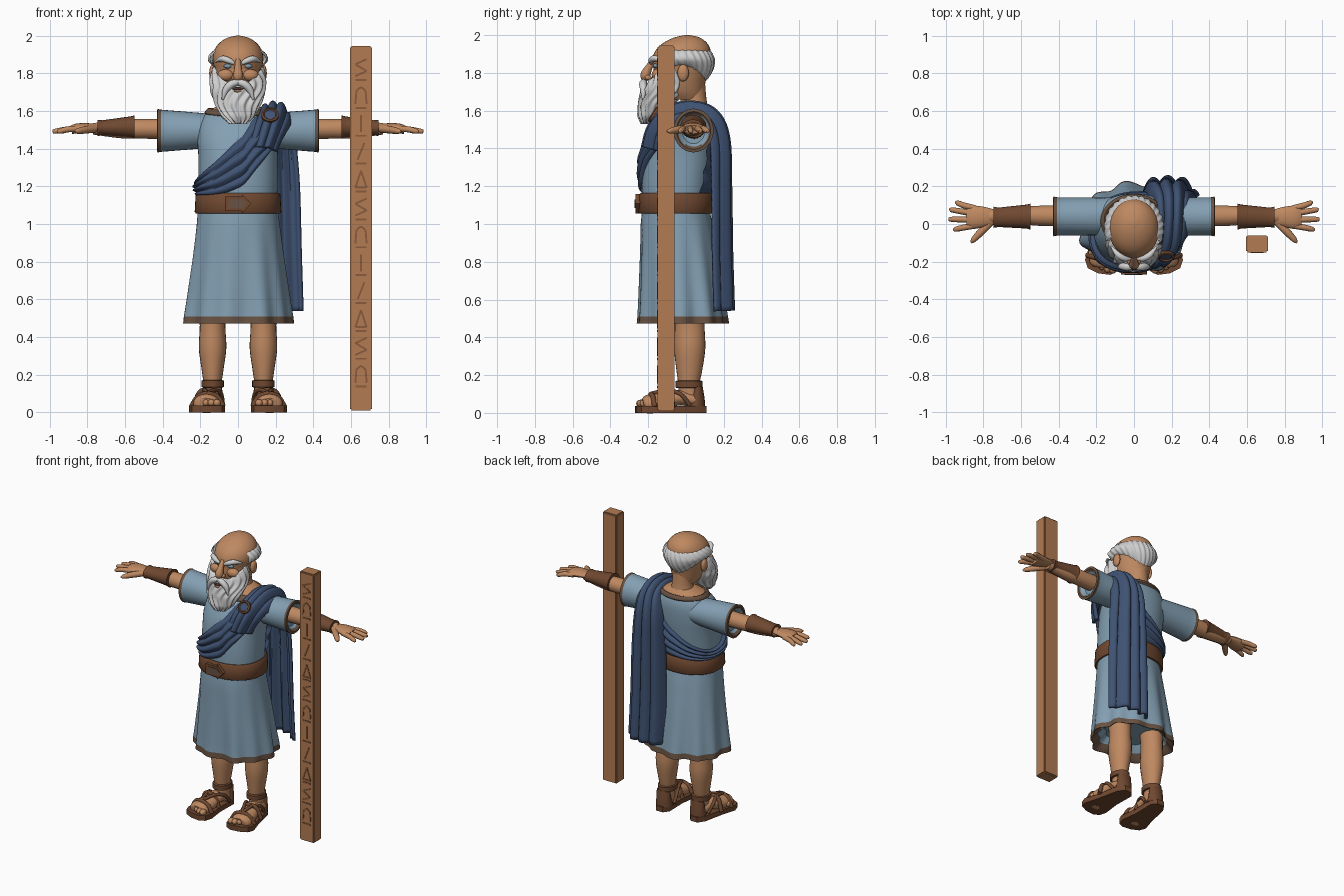
import bpy, bmesh, math
from math import sin, cos, pi, radians
from mathutils import Vector

if "Cube" in bpy.data.objects:
    bpy.data.objects.remove(bpy.data.objects["Cube"])


def material(name, *rgb):
    m = bpy.data.materials.new(name)
    m.use_nodes = True
    m.diffuse_color = (*rgb, 1)
    m.node_tree.nodes["Principled BSDF"].inputs["Base Color"].default_value = (*rgb, 1)
    return m


SKIN = material("skin", .52, .25, .12)
TUNIC = material("tunic_blue", .23, .35, .45)
CLOAK = material("cloak_navy", .05, .085, .17)
LEATHER = material("leather", .16, .065, .03)
HAIR = material("white_hair", .63, .63, .63)
WOOD = material("wood", .45, .2, .085)
TRIM = material("trim_brown", .14, .085, .055)
CARVE = material("carved_wood", .25, .105, .043)
EYE = material("eye_blue", .2, .32, .4)
DARK = material("mouth_dark", .06, .03, .025)


def finish(name, bm, mat, second=None, rule=None, angle=40):
    bmesh.ops.recalc_face_normals(bm, faces=bm.faces)
    for f in bm.faces:
        f.smooth = True
        f.material_index = int(bool(rule and rule(f.calc_center_median())))
    me = bpy.data.meshes.new(name)
    bm.to_mesh(me)
    bm.free()
    me.set_sharp_from_angle(angle=radians(angle))
    for m in (mat, second):
        if m:
            me.materials.append(m)
    ob = bpy.data.objects.new(name, me)
    bpy.context.collection.objects.link(ob)
    return ob


def spline(rows, t, smooth=True):
    n = len(rows) - 1
    i = min(int(t * n + 1e-6), n - 1)
    k = t * n - i
    a, b, c, d = (rows[max(0, min(n, i + j))] for j in (-1, 0, 1, 2))
    if not smooth:
        return [q + (r - q) * k for q, r in zip(b, c)]
    return [q + .5 * k * (r - p + k * (2*p - 5*q + 4*r - s + k * (3*(q - r) + s - p)))
            for p, q, r, s in zip(a, b, c, d)]


def at_height(rows, z):
    for a, b in zip(rows, rows[1:]):
        if z <= b[0]:
            break
    k = max(0, min(1, (z - a[0]) / (b[0] - a[0])))
    return [z] + [p + (q - p) * k for p, q in zip(a[1:], b[1:])]


def ring_point(row, phi, grow=0, power=1):
    z, rx, front, back = row
    c, s = cos(phi), sin(phi)
    return Vector((math.copysign(abs(c) ** power, c) * (rx + grow),
                   (front + back) / 2 + math.copysign(abs(s) ** power, s) * ((back - front) / 2 + grow), z))


def surface(name, f, nu, nv, mat, wrap=False, caps=False, **kw):
    bm = bmesh.new()
    grid = [[bm.verts.new(f(u / nu, v / nv)) for u in range(nu + (not wrap))] for v in range(nv + 1)]
    for a, b in zip(grid, grid[1:]):
        for u in range(nu):
            w = (u + 1) % len(a)
            bm.faces.new((a[u], a[w], b[w], b[u]))
    if caps:
        bm.faces.new(grid[0])
        bm.faces.new(grid[-1])
    return finish(name, bm, mat, **kw)


def loft(name, rows, mat, place=lambda p: p, fold=lambda phi, z: 0, nu=32, k=4, smooth=True, power=1, **kw):
    def f(u, v):
        row = spline(rows, v, smooth)
        return place(ring_point(row, u * 2 * pi, fold(u * 2 * pi, row[0]), power))
    return surface(name, f, nu, (len(rows) - 1) * k, mat, True, True, **kw)


def tube(name, pts, mat, flat=1, nu=12, k=5):
    run = Vector(pts[-1][:3]) - Vector(pts[0][:3])
    up = Vector((0, 1, 0)) if abs(run.z) > .8 * run.length else Vector((0, 0, 1))

    def f(u, v):
        *p, r = spline(pts, v)
        t = Vector(spline(pts, min(1, v + .02))[:3]) - Vector(spline(pts, max(0, v - .02))[:3])
        side = t.cross(up).normalized()
        top = side.cross(t).normalized()
        return Vector(p) + r * (cos(u * 2 * pi) * side + flat * sin(u * 2 * pi) * top)
    return surface(name, f, nu, (len(pts) - 1) * k, mat, True, True)


def ball(name, loc, size, mat):
    bm = bmesh.new()
    bmesh.ops.create_uvsphere(bm, u_segments=20, v_segments=12, radius=1)
    for v in bm.verts:
        v.co = Vector(a * b + c for a, b, c in zip(v.co, size, loc))
    return finish(name, bm, mat)


def prism(name, pts, low, high, place, mat):
    bm = bmesh.new()
    face = bm.faces.new([bm.verts.new(place(a, b, low)) for a, b in pts])
    ext = bmesh.ops.extrude_face_region(bm, geom=[face])
    shift = place(0, 0, high) - place(0, 0, low)
    bmesh.ops.translate(bm, vec=shift, verts=[g for g in ext["geom"] if isinstance(g, bmesh.types.BMVert)])
    return finish(name, bm, mat)


# Tunic body, skirt and belt
TORSO = [(1.05, .205, -.23, .12), (1.2, .21, -.235, .13), (1.35, .21, -.225, .15), (1.45, .215, -.2, .16),
         (1.54, .2, -.15, .16), (1.6, .155, -.09, .14), (1.64, .08, -.03, .11)]
loft("tunic_body", TORSO, TUNIC, nu=48, power=.88, second=SKIN, rule=lambda c: c.z > 1.6)
loft("collar", [(1.575, .155, -.115, .14), (1.59, .178, -.13, .16), (1.615, .158, -.1, .145), (1.6, .14, -.08, .13)],
     TRIM, place=lambda p: p + Vector((0, 0, .12 * min(0, p.y))), nu=40)


def pleat(phi, z):
    return max(0, 1.05 - z) * (.018 * cos(11 * phi) + .014 * cos(7 * phi + 1)) * (1 if z < .52 else .9)


loft("skirt", [(.56, .19, -.17, .14), (.475, .275, -.245, .205), (.472, .283, -.253, .213), (.51, .28, -.25, .208),
               (.8, .243, -.243, .17), (1., .22, -.24, .14), (1.1, .21, -.23, .12)],
     TUNIC, fold=pleat, nu=110, smooth=False, power=.92, second=TRIM, rule=lambda c: c.z < .51)
loft("belt", [(1.055, .2, -.22, .12), (1.055, .224, -.245, .14), (1.065, .23, -.252, .146), (1.155, .225, -.248, .146),
              (1.165, .217, -.24, .138), (1.165, .2, -.22, .12)], LEATHER, nu=48, k=1, smooth=False, power=.9)


def front_plate(a, b, d):
    return Vector((a, -d, b))


prism("buckle", [(-.07, 1.07), (.02, 1.07), (.02, 1.055), (.07, 1.108), (.02, 1.16), (.02, 1.145), (-.07, 1.145)],
      .22, .268, front_plate, LEATHER)
prism("buckle_inset", [(-.05, 1.085), (.025, 1.085), (.045, 1.108), (.025, 1.13), (-.05, 1.13)],
      .26, .272, front_plate, TRIM)

# Sash across the chest and cloak over the left shoulder
SASH = [(-30, 1.42, 1.58), (-65, 1.29, 1.58), (-90, 1.19, 1.46), (-125, 1.15, 1.33), (-180, 1.15, 1.23),
        (-225, 1.15, 1.25), (-270, 1.15, 1.36), (-320, 1.15, 1.58)]


def sash(u, v):
    phi, low, high = spline(SASH, u)
    z = low + (high - low) * v
    puff = -.012 + .028 * math.sqrt(max(0, sin(pi * v))) + .017 * abs(sin(4 * pi * v + .6 * sin(5 * u)))
    return ring_point(at_height(TORSO, z), radians(phi), puff, .88)


surface("sash", sash, 80, 40, CLOAK, angle=70)
CLOAK_PATH = [(-.19, 1.4, .05, .2), (-.16, 1.5, .08, .24), (-.09, 1.575, .11, .27), (.02, 1.605, .12, .28),
              (.13, 1.57, .11, .29), (.185, 1.45, .08, .3), (.195, 1.2, .06, .32), (.2, .85, .05, .33), (.21, .54, .05, .34)]


def cloak(u, v):
    y, z, x0, x1 = spline(CLOAK_PATH, v)
    a, b = (spline(CLOAK_PATH, max(0, min(1, v + d))) for d in (-.01, .01))
    t = Vector((0, b[0] - a[0], b[1] - a[1])).normalized()
    grow = .005 + .036 * abs(sin(3.5 * pi * u + .25 * sin(4 * v))) - .1 * u ** 7 - .05 * (1 - u) ** 8
    return Vector((x0 + (x1 - x0) * u, y - t.z * grow, z + t.y * grow))


drape = surface("cloak", cloak, 48, 56, CLOAK, angle=75)
thick = drape.modifiers.new("thickness", "SOLIDIFY")
thick.thickness, thick.offset = .02, 0
loft("brooch", [(0, .046, -.046, .046), (.015, .046, -.046, .046), (.02, .036, -.036, .036), (.012, .03, -.03, .03)],
     LEATHER, place=lambda p: Vector((.17 + p.x, -.165 - p.z * .8 + p.y * .5, 1.575 + p.y * .8 + p.z * .5)),
     smooth=False, k=1, second=CLOAK, rule=lambda c: (c - Vector((.17, -.177, 1.582))).length < .015)

# Head, ears and face
HEAD = [(1.66, .07, -.1, .09), (1.7, .095, -.14, .095), (1.76, .115, -.17, .105), (1.82, .125, -.172, .12),
        (1.87, .134, -.18, .13), (1.92, .127, -.16, .13), (1.96, .1, -.118, .11), (1.988, .058, -.06, .07), (2., .01, -.005, .02)]
loft("head", HEAD, SKIN)
loft("neck", [(1.58, .1, -.04, .13), (1.65, .07, -.03, .11), (1.76, .07, -.04, .1)], SKIN)
tube("nose", [(0, -.17, 1.87, .014), (0, -.196, 1.83, .019), (0, -.215, 1.785, .027), (0, -.2, 1.762, .015)], SKIN)


def hair_band(u, v):
    phi = radians(-22 + 224 * u)
    low = 1.75 + .085 * cos(phi) ** 2
    z = low + (1.925 - low) * v
    grow = -.012 + .036 * max(0, sin(pi * v)) ** .6 + .004 * sin(26 * phi + 9 * v)
    return ring_point(at_height(HEAD, z), phi, grow)


surface("hair", hair_band, 90, 14, HAIR, angle=80)
BEARD = [(1.53, .04, -.235, -.18), (1.57, .085, -.252, -.12), (1.64, .12, -.25, -.06), (1.7, .141, -.236, -.01),
         (1.76, .146, -.212, 0), (1.84, .134, -.17, -.01)]


def beard(u, v):
    phi = u * 2 * pi
    z = 1.53 + (.205 + .1 * cos(phi) ** 2) * v
    grow = .007 * sin(15 * phi + 3 * sin(28 * z)) - .03 * max(0, v - .85)
    return ring_point(at_height(BEARD, z), phi, grow)


surface("beard", beard, 96, 24, HAIR, True, True, angle=75)
ball("mouth", (0, -.231, 1.718), (.03, .008, .009), DARK)
ball("lower_lip", (0, -.235, 1.706), (.022, .009, .007), SKIN)

for s, side in ((1, "left"), (-1, "right")):
    def part(name):
        return side + "_" + name

    def flip(pts):
        return [(s * p[0], *p[1:]) for p in pts]

    # Face details
    ball(part("ear"), (s * .135, -.015, 1.8), (.018, .03, .045), SKIN)
    ball(part("nostril"), (s * .022, -.2, 1.775), (.014, .018, .014), SKIN)
    ball(part("cheek"), (s * .065, -.15, 1.79), (.045, .032, .032), SKIN)
    ball(part("eye"), (s * .054, -.161, 1.838), (.022, .014, .012), EYE)
    tube(part("eyebrow"), flip([(.02, -.185, 1.852, .009), (.05, -.183, 1.868, .016), (.085, -.163, 1.877, .016),
                                (.12, -.12, 1.862, .005)]), HAIR)
    tube(part("moustache"), flip([(0, -.222, 1.752, .016), (.035, -.228, 1.742, .02), (.065, -.225, 1.71, .018),
                                  (.082, -.228, 1.66, .005)]), HAIR)

    # Sleeve, arm and bracer run along x
    def along(p):
        return Vector((s * p.z, p.y, 1.495 + p.x))

    loft(part("sleeve"), [(.08, .08, -.06, .14), (.2, .095, -.06, .14), (.41, .112, -.062, .142), (.428, .116, -.066, .146),
                          (.43, .1, -.05, .13), (.4, .07, -.02, .1)],
         TUNIC, along, smooth=False, second=TRIM, rule=lambda c: abs(c.x) > .409 and (c - along(Vector((0, .04, abs(c.x))))).length > .085)
    loft(part("arm"), [(.36, .055, -.012, .098), (.5, .052, -.01, .097), (.62, .05, 0, .09), (.77, .03, .005, .075)],
         SKIN, lambda p: along(p) + Vector((0, 0, .01)))
    loft(part("bracer"), [(.55, .05, 0, .09), (.55, .062, -.03, .108), (.57, .057, -.024, .103), (.72, .04, -.016, .087),
                          (.745, .043, -.02, .092), (.745, .03, 0, .075)],
         LEATHER, lambda p: along(p) + Vector((0, 0, .02 - .025 * (p.z - .55))), smooth=False, nu=24)

    # Hand
    tube(part("palm"), flip([(.73, .035, 1.51, .036), (.79, .038, 1.513, .052), (.85, .036, 1.508, .062), (.885, .036, 1.5, .054)]),
         SKIN, flat=.42, nu=20)
    for name, base, tip, reach in (("little", .083, .112, .95), ("ring", .053, .075, .98),
                                   ("middle", .022, .025, .985), ("index", -.008, -.028, .96)):
        tube(part(name + "_finger"), flip([(.84, base, 1.506, .016), (.9, (base + tip) / 2, 1.503, .016),
                                           (reach - .012, tip, 1.492, .013), (reach, tip, 1.49, .004)]), SKIN)
    tube(part("thumb"), flip([(.76, .01, 1.505, .02), (.81, -.04, 1.5, .02), (.85, -.082, 1.493, .015), (.865, -.1, 1.49, .005)]), SKIN)

    # Leg and foot
    def stand(p):
        return p + Vector((s * .135, 0, 0))

    loft(part("leg"), [(.05, .048, -.04, .08), (.14, .047, -.04, .07), (.22, .057, -.05, .085), (.34, .073, -.063, .102),
                       (.46, .068, -.06, .098), (.6, .075, -.065, .095)], SKIN, stand, nu=24)
    tube(part("foot"), flip([(.135, .085, .06, .03), (.138, .05, .065, .05), (.148, -.04, .08, .056),
                             (.16, -.12, .06, .066), (.168, -.2, .045, .07), (.17, -.225, .04, .05)]), SKIN, flat=.72, nu=20)
    for i in range(5):
        ball(part("toe"), (s * (.112 + .029 * i), -.238 + .008 * i * i * .6, .05), (.021 - .0015 * i, .026, .02), SKIN)

    # Sandal
    outline = [(.082, .07), (.11, .108), (.165, .108), (.198, .06), (.232, -.1), (.26, -.19), (.245, -.235), (.19, -.262),
               (.125, -.27), (.085, -.25), (.07, -.2), (.085, -.08)]
    prism(part("sole"), outline, 0, .036, lambda a, b, d: Vector((s * a, b, d)), LEATHER)
    loft(part("ankle_strap"), [(.132, .05, -.05, .08), (.135, .06, -.056, .088), (.168, .06, -.056, .088), (.172, .048, -.045, .075)],
         LEATHER, stand, smooth=False, k=1, nu=24)
    loft(part("heel_guard"), [(.03, .058, .0, .102), (.08, .054, .02, .098), (.14, .05, .04, .088)], LEATHER, stand, nu=24)
    for name, y, top in (("toe_strap", -.185, .098), ("instep_strap", -.09, .118)):
        w = .085 if y < -.1 else .072
        tube(part(name), flip([(.162 - w, y, .03, .014), (.162 - .6 * w, y, top - .015, .014), (.162, y, top, .014),
                               (.162 + .6 * w, y + .01, top - .015, .014), (.162 + w, y + .02, .03, .014)]), LEATHER)
    for x in (.09, .2):
        tube(part("side_strap"), flip([(.165, -.19, .1, .011), (.15 + .5 * (x - .145), -.1, .118, .011),
                                       (x, -.03, .1, .011), (x - .01, .02, .04, .011)]), LEATHER)

# Tall wooden post with carved marks
bm = bmesh.new()
bmesh.ops.create_cube(bm, size=1)
for v in bm.verts:
    v.co = Vector((.653 + .115 * v.co.x, -.105 + .09 * v.co.y, .977 + 1.935 * v.co.z))
bmesh.ops.bevel(bm, geom=bm.edges[:], offset=.007, segments=2, affect="EDGES")
finish("post", bm, WOOD)

SHAPES = [[(-1, -1), (0, 1), (1, -1), (-1, -1)], [(-1, -1), (-.8, .6), (0, 1), (.8, .6), (1, -1)],
          [(-.6, -1), (.6, 1)], [(1, 1), (-1, .4), (1, -.4), (-1, -1)], [(0, -1), (0, 1)]]
bm = bmesh.new()
for i in range(12):
    middle = Vector((.653, -.151, 1.83 - .148 * i))
    strokes = [SHAPES[(i * 3 + 3) % 5], [(-1, -1.45), (1, -1.45)]]
    for line in strokes:
        for a, b in zip(line, line[1:]):
            p, q = (middle + Vector((.03 * x, 0, .045 * z)) for x, z in (a, b))
            across = (q - p).cross(Vector((0, 1, 0))).normalized() * .005
            box = [bm.verts.new(c + o + Vector((0, d, 0))) for d in (-.002, .002)
                   for c, o in ((p, across), (q, across), (q, -across), (p, -across))]
            bm.faces.new(box[:4])
            bm.faces.new(box[4:])
            for j in range(4):
                bm.faces.new((box[j], box[(j + 1) % 4], box[4 + (j + 1) % 4], box[4 + j]))
finish("carved_marks", bm, CARVE)
